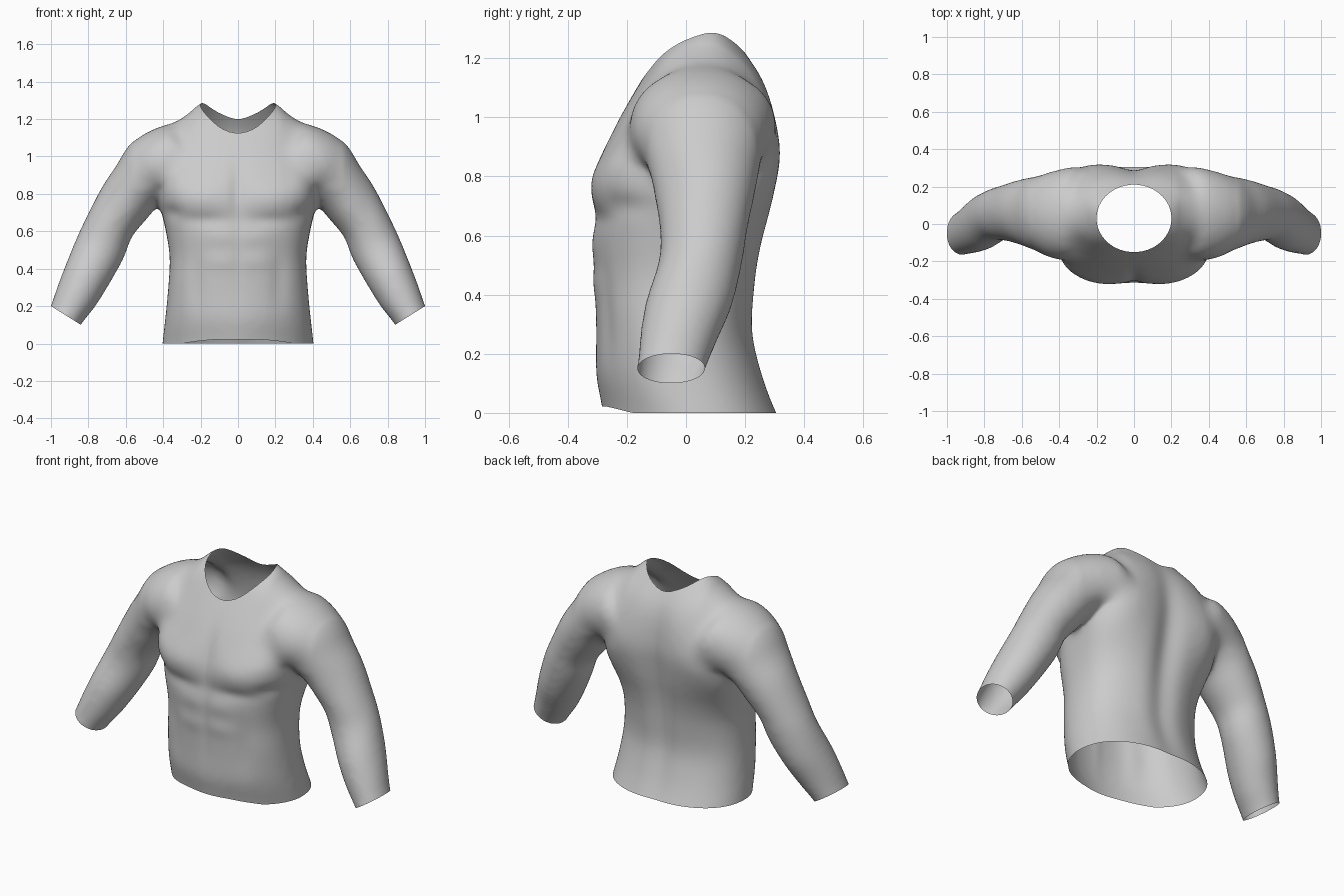
import bpy, bmesh, math
from mathutils import Vector

cube = bpy.data.objects.get("Cube")
if cube:
    bpy.data.objects.remove(cube, do_unlink=True)

SIDES = 64


def spow(v, p):
    return math.copysign(abs(v) ** p, v)


def refine(rows, steps=4):
    """Smooth curve through the rows of a section table."""
    rows = [Vector(r) for r in rows]
    out = []
    for i in range(len(rows) - 1):
        a, b = rows[i], rows[i + 1]
        ta = (b - rows[max(i - 1, 0)]) / 2
        tb = (rows[min(i + 2, len(rows) - 1)] - a) / 2
        for k in range(steps):
            t = k / steps
            s = t * t * (3 - 2 * t)
            out.append(a * (1 - s) + b * s + ta * t * (1 - t) ** 2 - tb * t * t * (1 - t))
    return out + [rows[-1]]


def loft(bm, rings):
    """Closed skin through a list of point rings."""
    loops = [[bm.verts.new(p) for p in ring] for ring in rings]
    for a, b in zip(loops, loops[1:]):
        for i in range(SIDES):
            j = (i + 1) % SIDES
            bm.faces.new((a[i], a[j], b[j], b[i]))
    bm.faces.new(loops[0])
    bm.faces.new(loops[-1])


def circle():
    return [(math.cos(t), math.sin(t)) for t in (2 * math.pi * i / SIDES for i in range(SIDES))]


# Torso levels: height, half width, front y, back y
torso = [(-.08, .41, -.275, .35), (0, .405, -.285, .31), (.13, .39, -.305, .26),
         (.28, .375, -.305, .225), (.45, .365, -.31, .24), (.57, .38, -.314, .262),
         (.67, .4, -.308, .285), (.76, .42, -.312, .3), (.87, .42, -.285, .312),
         (.97, .41, -.24, .305), (1.06, .39, -.19, .288), (1.13, .37, -.148, .262),
         (1.18, .34, -.117, .232), (1.22, .285, -.09, .203), (1.26, .235, -.048, .172),
         (1.295, .19, .02, .14)]

# Arm sections: x, y, z, radius across, radius in depth
arm = [(.3, .05, 1.015, .18, .242), (.44, .05, .95, .182, .225), (.53, .058, .855, .155, .195),
       (.605, .068, .755, .148, .168), (.685, .06, .63, .133, .15), (.735, .05, .515, .138, .142),
       (.805, .01, .37, .128, .148), (.865, -.025, .25, .115, .132),
       (.92, -.05, .15, .096, .117), (.97, -.07, .05, .09, .11)]

bm = bmesh.new()
rings = []
for z, hx, yf, yb in refine(torso):
    chest = .45 * math.exp(-((z - .8) / .2) ** 2)
    front = 2 / (1.85 + .55 * min(1, max(0, z / .35)) + chest)
    back = 2 / (2.35 + chest)
    ring = []
    for c, s in circle():
        p = front if s < 0 else back
        ring.append((hx * spow(c, p), (yf + yb) / 2 + (yb - yf) / 2 * spow(s, p), z))
    rings.append(ring)
loft(bm, rings)

sections = refine(arm)
for side in (1, -1):
    rings = []
    for i, (x, y, z, ru, ry) in enumerate(sections):
        a, b = sections[max(i - 2, 0)], sections[min(i + 2, len(sections) - 1)]
        t = Vector((b[0] - a[0], 0, b[2] - a[2])).normalized()
        rings.append([(side * (x - t.z * ru * c), y + ry * s, z + t.x * ru * c)
                      for c, s in circle()])
    loft(bm, rings)
bmesh.ops.recalc_face_normals(bm, faces=bm.faces)

# Fuse torso and arms into one skin
mesh = bpy.data.meshes.new("muscular_torso")
bm.to_mesh(mesh)
bm.free()
body = bpy.data.objects.new("muscular_torso", mesh)
bpy.context.collection.objects.link(body)
remesh = body.modifiers.new("fuse", "REMESH")
remesh.mode = "VOXEL"
remesh.voxel_size = .015
fused = bpy.data.meshes.new_from_object(
    body.evaluated_get(bpy.context.evaluated_depsgraph_get()))
body.modifiers.clear()

bm = bmesh.new()
bm.from_mesh(fused)


def soften(verts, rounds):
    for _ in range(rounds):
        bmesh.ops.smooth_vert(bm, verts=verts, factor=.5,
                              use_axis_x=True, use_axis_y=True, use_axis_z=True)


# Blend the shoulders into the body more than the rest
soften(bm.verts, 8)
soften([v for v in bm.verts if v.co.z > .84 and .24 < abs(v.co.x) < .56], 36)
soften(bm.verts, 4)
bm.normal_update()

# Muscle swells and grooves, mirrored: centre, reach, height
muscles = [
    ((.2, -.29, .78), (.15, .1, .09), .02),       # chest
    ((.34, -.23, .86), (.09, .1, .1), .016),      # outer chest
    ((0, -.29, .82), (.04, .1, .16), -.014),      # breastbone
    ((.18, -.3, .66), (.14, .1, .035), -.008),    # crease under chest
    ((.36, -.22, .7), (.07, .1, .04), -.01),      # crease towards armpit
    ((.09, -.3, .57), (.09, .1, .05), .006),      # belly blocks
    ((.09, -.3, .44), (.09, .1, .05), .006),
    ((0, -.3, .42), (.03, .1, .22), -.004),       # belly midline
    ((.22, -.27, .33), (.05, .1, .16), -.009),    # belly side groove
    ((0, .3, .65), (.08, .12, .5), -.032),        # spine
    ((.1, .25, .3), (.08, .1, .2), .006),         # lower back
    ((.29, .28, .89), (.15, .12, .2), .032),      # shoulder blade
    ((.36, .15, .72), (.08, .12, .14), .01),      # side of back
    ((.42, -.15, .95), (.08, .09, .1), .012),     # front of shoulder
    ((.6, -.08, .74), (.07, .08, .1), .01),       # upper arm
]
moves = []
for v in bm.verts:
    q = Vector((abs(v.co.x), v.co.y, v.co.z))
    h = sum(amount * math.exp(-sum(((q[i] - c[i]) / r[i]) ** 2 for i in range(3)))
            for c, r, amount in muscles)
    moves.append(v.normal * h)
for v, m in zip(bm.verts, moves):
    v.co += m


def cut(faces, point, normal, clear):
    geom = list({g for f in faces for g in (*f.verts, *f.edges, f)})
    bmesh.ops.bisect_plane(bm, geom=geom, dist=1e-5, plane_co=point, plane_no=normal,
                           clear_outer=clear)


# Open hem and cuffs
cut(bm.faces, (0, 0, 0), (0, 0, -1), True)
for side in (1, -1):
    cut(bm.faces, (side * .92, 0, .15), (side * .53, 0, -.85), True)

# Open neck: trim along an oval outline
NX, NY, NC = .2, .18, .03
CUTS = 40


def neck(p):
    return Vector((p.x / NX, (p.y - NC) / NY))


for k in range(CUTS):
    t = 2 * math.pi * k / CUTS
    d = Vector((math.cos(t), math.sin(t)))
    near = []
    for f in bm.faces:
        c = f.calc_center_median()
        n = neck(c)
        if c.z > 1 and .8 < n.length < 1.2 and n.normalized().dot(d) > math.cos(.2):
            near.append(f)
    if near:
        cut(near, (NX * d.x, NC + NY * d.y, 0), (d.x / NX, d.y / NY, 0), False)


def inside_neck(f):
    c = f.calc_center_median()
    n = neck(c)
    if c.z < 1 or n.length > 1.1:
        return False
    step = 2 * math.pi / CUTS
    t = round(math.atan2(n.y, n.x) / step) * step
    return n.x * math.cos(t) + n.y * math.sin(t) < 1


bmesh.ops.delete(bm, geom=[f for f in bm.faces if inside_neck(f)], context="FACES")

# Lift the front of the hem slightly
for v in bm.verts:
    if v.co.z < .15 and v.co.y < -.18 and abs(v.co.x) < .5:
        v.co.z += .022 * min(1, (-.18 - v.co.y) / .09) * (1 - v.co.z / .15)

bm.to_mesh(mesh)
bm.free()
bpy.data.meshes.remove(fused)

# One plain grey skin
grey = bpy.data.materials.new("plain_grey")
grey.use_nodes = True
colour = (.6, .6, .6, 1)
grey.diffuse_color = colour
grey.node_tree.nodes["Principled BSDF"].inputs["Base Color"].default_value = colour
mesh.materials.clear()
mesh.materials.append(grey)
mesh.shade_smooth()
